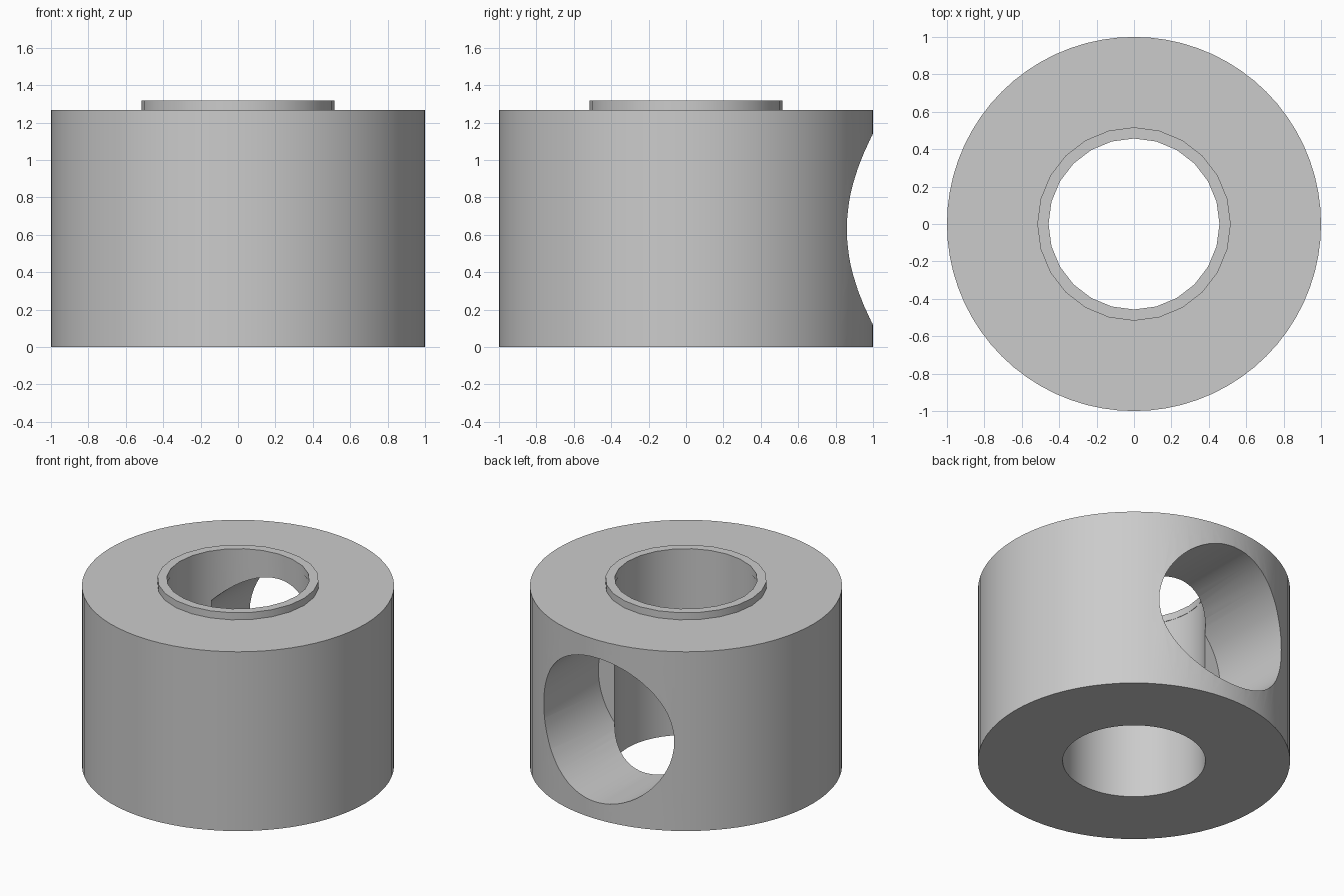
import bpy, bmesh, math
from mathutils import Matrix

old = bpy.data.objects.get("Cube")
if old:
    bpy.data.objects.remove(old, do_unlink=True)

BODY_H, RIM_H = 1.267, 0.05
BORE_R, RIM_R = 0.457, 0.517
PORT_R, PORT_Z, PORT_FLOOR = 0.51, 0.63, 0.25

grey = bpy.data.materials.new("plain grey")
grey.use_nodes = True
colour = (0.6, 0.6, 0.6, 1)
grey.diffuse_color = colour
grey.node_tree.nodes["Principled BSDF"].inputs["Base Color"].default_value = colour


def add_object(name, bm):
    bmesh.ops.recalc_face_normals(bm, faces=bm.faces)
    mesh = bpy.data.meshes.new(name)
    bm.to_mesh(mesh)
    bm.free()
    mesh.materials.append(grey)
    obj = bpy.data.objects.new(name, mesh)
    bpy.context.collection.objects.link(obj)
    return obj


def tube(name, inner, outer, z0, z1, sides):
    """Revolve a rectangular section into a closed tube."""
    bm = bmesh.new()
    section = [(inner, z0), (outer, z0), (outer, z1), (inner, z1)]
    rings = []
    for i in range(sides):
        a = 2 * math.pi * i / sides
        rings.append([bm.verts.new((r * math.cos(a), r * math.sin(a), z))
                      for r, z in section])
    for i in range(sides):
        a, b = rings[i], rings[(i + 1) % sides]
        for k in range(4):
            n = (k + 1) % 4
            bm.faces.new((a[k], b[k], b[n], a[n]))
    return add_object(name, bm)


def select_only(obj):
    bpy.ops.object.select_all(action="DESELECT")
    obj.select_set(True)
    bpy.context.view_layer.objects.active = obj


# Main collar with its vertical bore
body = tube("collar_body", BORE_R, 1.0, 0, BODY_H, 72)

# Raised lip around the top of the bore
lip = tube("bore_lip", BORE_R, RIM_R, BODY_H, BODY_H + RIM_H, 24)

# Flat-bottomed round port drilled in from the back
bm = bmesh.new()
depth = 1.2 - PORT_FLOOR
place = (Matrix.Translation((0, PORT_FLOOR + depth / 2, PORT_Z))
         @ Matrix.Rotation(math.pi / 2, 4, "X"))
bmesh.ops.create_cone(bm, cap_ends=True, segments=64, radius1=PORT_R,
                      radius2=PORT_R, depth=depth, matrix=place)
cutter = add_object("port_cutter", bm)
cutter.hide_render = True

cut = body.modifiers.new("back_port", "BOOLEAN")
cut.operation = "DIFFERENCE"
cut.solver = "EXACT"
cut.object = cutter
select_only(body)
bpy.ops.object.modifier_apply(modifier=cut.name)
bpy.data.objects.remove(cutter, do_unlink=True)

# Smooth round walls, crisp edges
for obj in (body, lip):
    select_only(obj)
    bpy.ops.object.shade_smooth_by_angle(angle=math.radians(30))
